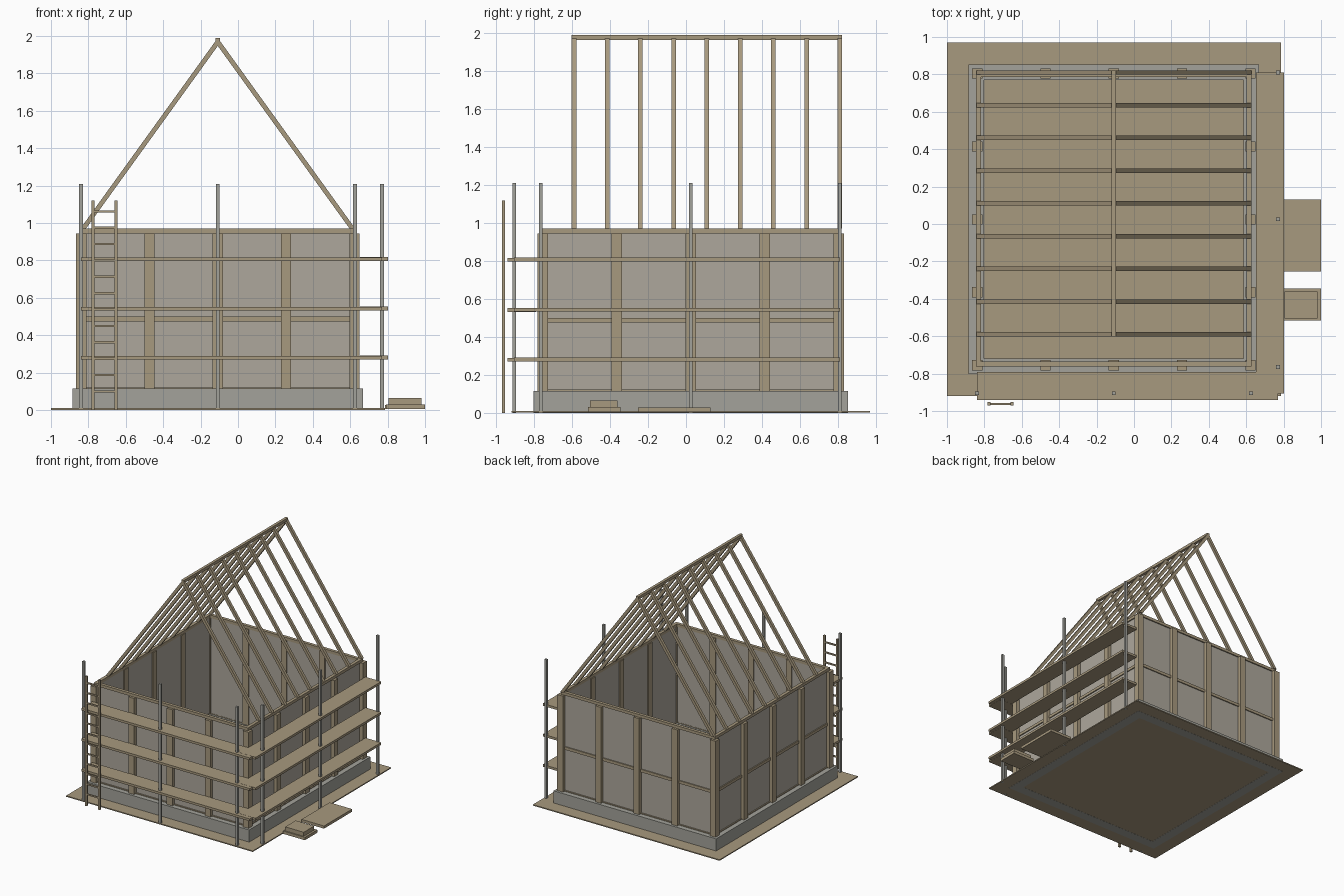
import bpy

cube = bpy.data.objects.get("Cube")
if cube:
    bpy.data.objects.remove(cube, do_unlink=True)


def material(name, rgb):
    m = bpy.data.materials.new(name)
    m.use_nodes = True
    m.diffuse_color = (*rgb, 1)
    m.node_tree.nodes["Principled BSDF"].inputs["Base Color"].default_value = (*rgb, 1)
    return m


WOOD = material("timber tan", (0.39, 0.32, 0.21))
PANEL = material("panel grey", (0.42, 0.39, 0.335))
STONE = material("concrete grey", (0.37, 0.365, 0.325))
STEEL = material("pole grey", (0.36, 0.36, 0.33))


def prism(name, profile, y0, y1, mat):
    """Extrude an x-z profile along y."""
    n = len(profile)
    verts = [(x, y, z) for y in (y0, y1) for x, z in profile]
    faces = [tuple(range(n)), tuple(range(2 * n - 1, n - 1, -1))]
    faces += [(i, i + n, (i + 1) % n + n, (i + 1) % n) for i in range(n)]
    mesh = bpy.data.meshes.new(name)
    mesh.from_pydata(verts, [], faces)
    mesh.materials.append(mat)
    obj = bpy.data.objects.new(name, mesh)
    bpy.context.collection.objects.link(obj)
    return obj


def box(name, x0, x1, y0, y1, z0, z1, mat):
    return prism(name, [(x0, z0), (x1, z0), (x1, z1), (x0, z1)], y0, y1, mat)


# House centre, and how much deeper the plan is than it is wide
CX, CY, EXTRA = -0.108, 0.025, 0.051


def ring(name, outer, inner, z0, z1, mat):
    """Four bars around the house plan, given as half widths in x."""
    oy, iy = outer + EXTRA, inner + EXTRA
    for s, a in ((-1, "front"), (1, "back")):
        y0, y1 = sorted((CY + s * oy, CY + s * iy))
        box(f"{a}_{name}", CX - outer, CX + outer, y0, y1, z0, z1, mat)
    for s, a in ((-1, "right"), (1, "left")):
        x0, x1 = sorted((CX + s * outer, CX + s * inner))
        box(f"{a}_{name}", x0, x1, CY - iy, CY + iy, z0, z1, mat)


# Ground slab and foundation
box("ground", -1, 0.785, -0.92, 0.97, 0.001, 0.01, WOOD)
ring("foundation", 0.777, 0.693, 0, 0.115, STONE)

# Wall panels with horizontal rails
ring("wall_panel", 0.726, 0.711, 0.115, 0.95, PANEL)
ring("sill", 0.735, 0.709, 0.115, 0.122, WOOD)
ring("middle_rail", 0.735, 0.712, 0.475, 0.5, WOOD)
ring("top_plate", 0.736, 0.709, 0.945, 0.97, WOOD)

# Wall posts around the perimeter
for i in range(-2, 3):
    for j in range(-2, 3):
        if max(abs(i), abs(j)) == 2:
            x, y, h = CX + i * 0.365, CY + j * 0.39, 0.027
            box("wall_post", x - h, x + h, y - h, y + h, 0.115, 0.945, WOOD)

# Roof rafters in mirrored pairs, and the ridge beam
for k in range(9):
    y = 0.81 - k * 0.175
    for s, side in ((-1, "right"), (1, "left")):
        profile = [(0.735, 0.97), (0.705, 0.97), (0, 1.947), (0, 1.99)]
        prism(f"{side}_rafter", [(CX + s * x, z) for x, z in profile][::s],
              y - 0.012, y + 0.012, WOOD)
box("ridge_beam", CX - 0.012, CX + 0.012, -0.602, 0.822, 1.965, 1.99, WOOD)

# Scaffold poles
for x, y in ((-0.84, -0.905), (CX, -0.905), (0.625, -0.905),
             (0.77, -0.765), (0.77, 0.025), (0.77, 0.81)):
    box("scaffold_pole", x - 0.01, x + 0.01, y - 0.01, y + 0.01, 0, 1.21, STEEL)

# Scaffold boards on three levels
for z in (0.27, 0.532, 0.797):
    box("front_scaffold_board", -0.84, 0.77, -0.94, -0.79, z, z + 0.02, WOOD)
    box("side_scaffold_board", 0.652, 0.802, -0.905, 0.81, z + 0.001, z + 0.021, WOOD)

# Ladder
for x in (-0.775, -0.652):
    box("ladder_rail", x - 0.009, x + 0.009, -0.97, -0.953, 0, 1.12, WOOD)
for k in range(12):
    z = 0.1 + k * 0.0875
    box("ladder_rung", -0.77, -0.655, -0.967, -0.956, z - 0.006, z + 0.006, WOOD)

# Stacked planks beside the house
box("large_plank", 0.785, 1, -0.253, 0.13, 0.005, 0.028, WOOD)
box("pile_base", 0.79, 1, -0.515, -0.345, 0.005, 0.03, WOOD)
box("pile_top", 0.805, 0.982, -0.505, -0.362, 0.03, 0.065, WOOD)

# Make all faces point outward
import bmesh
for obj in bpy.context.collection.objects:
    if obj.type == "MESH":
        bm = bmesh.new()
        bm.from_mesh(obj.data)
        bmesh.ops.recalc_face_normals(bm, faces=bm.faces)
        bm.to_mesh(obj.data)
        bm.free()
